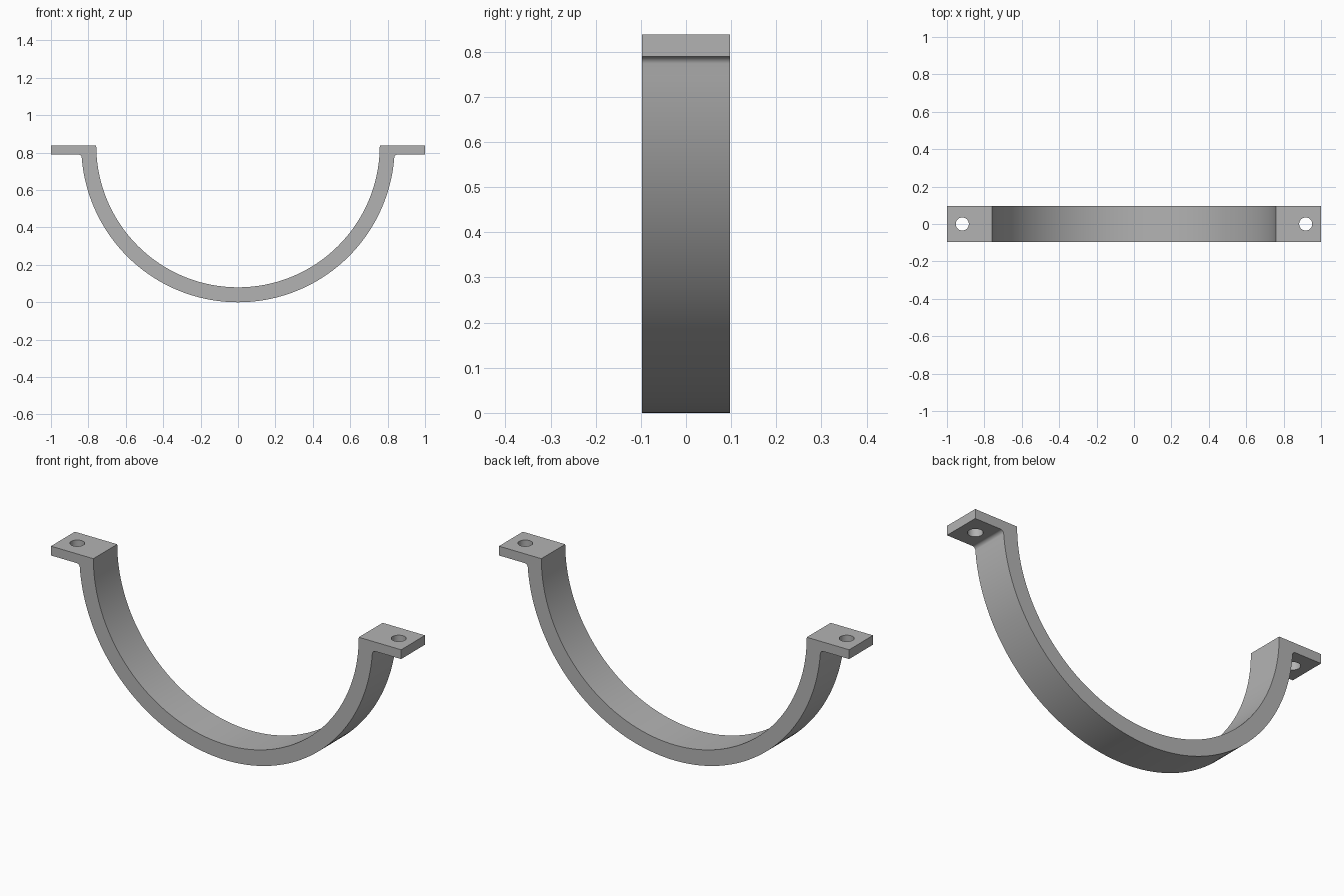
import bpy
import bmesh
from math import pi, sin, cos, atan2, sqrt

cube = bpy.data.objects.get("Cube")
if cube:
    bpy.data.objects.remove(cube, do_unlink=True)

OUTER, INNER = 0.838, 0.758        # strap radii, centred at the flange top
TOP = OUTER
DEPTH = 0.195
FLANGE = 0.048                     # flange thickness
FILLET = 0.018
HOLE_X, HOLE_R = 0.918, 0.035

steel = bpy.data.materials.new("grey steel")
steel.use_nodes = True
colour = (0.45, 0.45, 0.45, 1)
steel.diffuse_color = colour
steel.node_tree.nodes["Principled BSDF"].inputs["Base Color"].default_value = colour


def arc(cx, cz, radius, start, end, steps):
    """Points along an arc in the xz plane, angles in radians."""
    angles = [start + (end - start) * i / steps for i in range(steps + 1)]
    return [(cx + radius * cos(a), cz + radius * sin(a)) for a in angles]


# Half profile: outer arc, fillet under the flange, flange end
drop = FLANGE + FILLET
fillet_x = sqrt((OUTER + FILLET) ** 2 - drop ** 2)
join = atan2(-drop, fillet_x)
half = arc(0, TOP, OUTER, -pi / 2, join, 48)
half += arc(fillet_x, TOP - drop, FILLET, join + pi, pi / 2, 8)[1:]
half += [(1, TOP - FLANGE), (1, TOP)]
inner = arc(0, TOP, INNER, 0, -pi, 96)
mirrored = [(-x, z) for x, z in reversed(half[1:])]
profile = half + inner + mirrored

# Strap with both flanges, extruded through its depth
bm = bmesh.new()
face = bm.faces.new([bm.verts.new((x, -DEPTH / 2, z)) for x, z in profile])
sweep = bmesh.ops.extrude_face_region(bm, geom=[face])
moved = [v for v in sweep["geom"] if isinstance(v, bmesh.types.BMVert)]
bmesh.ops.translate(bm, verts=moved, vec=(0, DEPTH, 0))
bmesh.ops.recalc_face_normals(bm, faces=bm.faces)
mesh = bpy.data.meshes.new("pipe_strap")
bm.to_mesh(mesh)
bm.free()
strap = bpy.data.objects.new("pipe_strap", mesh)
bpy.context.collection.objects.link(strap)
mesh.materials.append(steel)

# Screw hole through each flange
for side in (-1, 1):
    bpy.ops.mesh.primitive_cylinder_add(
        vertices=48, radius=HOLE_R, depth=0.2,
        location=(side * HOLE_X, 0, TOP - FLANGE / 2))
    cutter = bpy.context.object
    cutter.name = "hole_cutter"
    cutter.hide_render = True
    cutter.data.materials.append(steel)
    cut = strap.modifiers.new("screw_hole", "BOOLEAN")
    cut.operation = "DIFFERENCE"
    cut.solver = "EXACT"
    cut.object = cutter
    bpy.context.view_layer.objects.active = strap
    bpy.ops.object.modifier_apply(modifier=cut.name)
    bpy.data.objects.remove(cutter, do_unlink=True)

# Smooth curved walls, sharp edges
bpy.ops.object.select_all(action="DESELECT")
strap.select_set(True)
bpy.context.view_layer.objects.active = strap
bpy.ops.object.shade_smooth_by_angle(angle=pi / 6)
